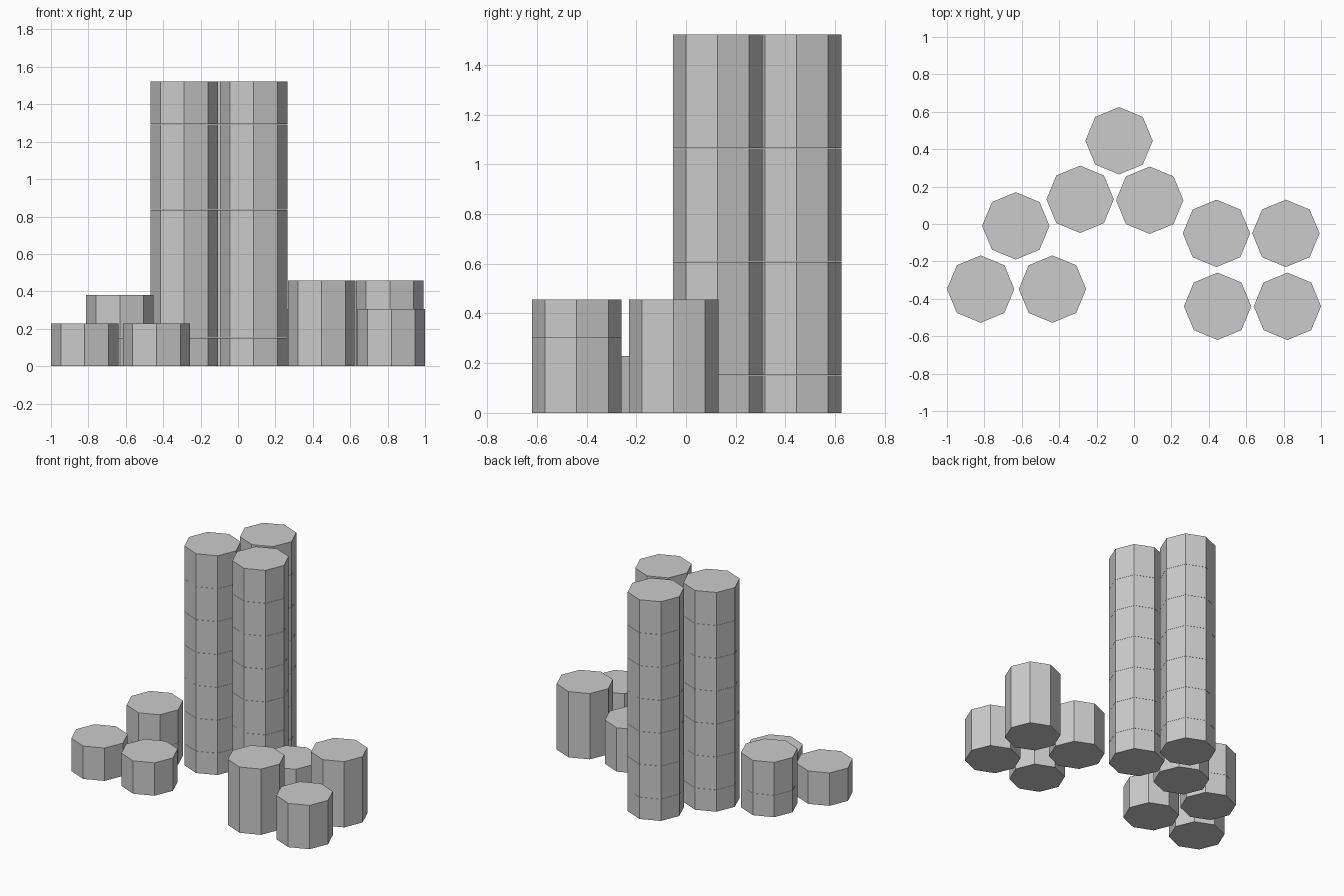
import bpy

if "Cube" in bpy.data.objects:
    bpy.data.objects.remove(bpy.data.objects["Cube"])

RADIUS = 0.18
UNIT = 0.0761      # height of one thin layer
GAP = 0.001        # hairline seam between stacked segments


def stack(name, x, y, segments):
    """Octagonal column of segments; each number is a height in layers."""
    z = 0.0
    for i, layers in enumerate(segments):
        h = layers * UNIT
        depth = h - (GAP if i < len(segments) - 1 else 0)
        # vertices lie on the x and y axes
        bpy.ops.mesh.primitive_cylinder_add(
            vertices=8, radius=RADIUS, depth=depth, location=(x, y, z + depth / 2))
        bpy.context.object.name = f"{name}_segment_{i + 1}"
        z += h


# Three tall central columns
for n, (x, y) in enumerate([(-0.08, 0.445), (-0.288, 0.132), (0.084, 0.127)]):
    stack(f"tall_stack_{n + 1}", x, y, [2] + [3] * 6)

# Low group on the left
stack("left_back_stack", -0.632, -0.01, [2, 3])
stack("left_outer_stack", -0.82, -0.348, [3])
stack("left_inner_stack", -0.436, -0.348, [3])

# Group of four on the right
stack("right_back_inner_stack", 0.441, -0.05, [4])
stack("right_back_outer_stack", 0.812, -0.05, [6])
stack("right_front_inner_stack", 0.447, -0.44, [6])
stack("right_front_outer_stack", 0.82, -0.44, [4])
